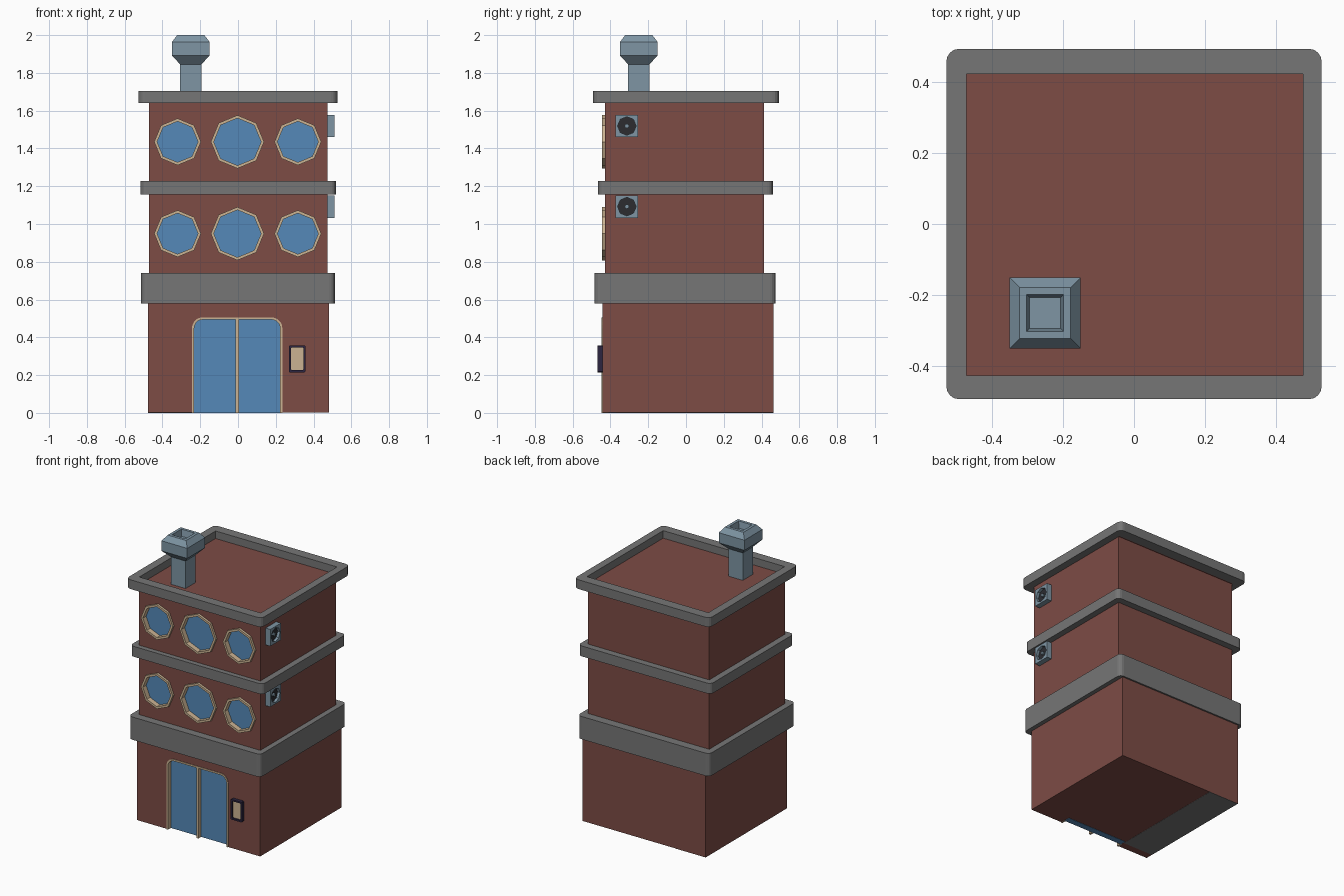
import bpy, bmesh
from math import cos, sin, pi

if "Cube" in bpy.data.objects:
    bpy.data.objects.remove(bpy.data.objects["Cube"])


def material(name, r, g, b):
    m = bpy.data.materials.new(name)
    m.diffuse_color = (r, g, b, 1)
    m.use_nodes = True
    m.node_tree.nodes["Principled BSDF"].inputs["Base Color"].default_value = m.diffuse_color
    return m


BRICK = material("brick", 0.205, 0.072, 0.06)
STONE = material("stone", 0.18, 0.18, 0.18)
GLASS = material("glass", 0.09, 0.25, 0.48)
TRIM = material("trim", 0.6, 0.45, 0.29)
STEEL = material("steel", 0.21, 0.30, 0.37)
DARK = material("dark", 0.025, 0.025, 0.03)
NAVY = material("navy", 0.025, 0.018, 0.05)


def loft(name, loops, mat, caps=True):
    """Skin equal-length closed loops; cap the ends, or join last to first."""
    bm = bmesh.new()
    rows = [[bm.verts.new(p) for p in loop] for loop in loops]
    n = len(rows[0])
    pairs = list(zip(rows, rows[1:])) + ([] if caps else [(rows[-1], rows[0])])
    for a, b in pairs:
        for i in range(n):
            j = (i + 1) % n
            bm.faces.new((a[i], a[j], b[j], b[i]))
    if caps:
        bm.faces.new(rows[0])
        bm.faces.new(rows[-1])
    bmesh.ops.remove_doubles(bm, verts=bm.verts, dist=1e-4)
    bmesh.ops.recalc_face_normals(bm, faces=bm.faces)
    me = bpy.data.meshes.new(name)
    bm.to_mesh(me)
    bm.free()
    ob = bpy.data.objects.new(name, me)
    me.materials.append(mat)
    bpy.context.collection.objects.link(ob)
    return ob


def rounded(x0, x1, y0, y1, r=0.0, n=4):
    pts = []
    for k, (cx, cy) in enumerate(((x1 - r, y1 - r), (x0 + r, y1 - r),
                                  (x0 + r, y0 + r), (x1 - r, y0 + r))):
        for i in range(n + 1):
            a = (k + i / n) * pi / 2
            pts.append((cx + r * cos(a), cy + r * sin(a)))
    return pts


def arch(x0, x1, h, r, n=5):
    """Door outline, from bottom right over the top to bottom left."""
    arc = [i / n * pi / 2 for i in range(n + 1)]
    return ([(x1, 0)] + [(x1 - r + r * cos(a), h - r + r * sin(a)) for a in arc]
            + [(x0 + r - r * sin(a), h - r + r * cos(a)) for a in arc] + [(x0, 0)])


def octagon(cx, cy, r):
    return [(cx + r * cos(i * pi / 4), cy + r * sin(i * pi / 4)) for i in range(8)]


def at_z(pts, z):
    return [(x, y, z) for x, y in pts]


def at_y(pts, y):
    return [(x, y, z) for x, z in pts]


def at_x(pts, x):
    return [(x, y, z) for y, z in pts]


def box(name, x0, x1, y0, y1, z0, z1, mat):
    p = [(x0, y0), (x1, y0), (x1, y1), (x0, y1)]
    return loft(name, [at_z(p, z0), at_z(p, z1)], mat)


def panel(name, pts, y0, y1, mat):
    return loft(name, [at_y(pts, y0), at_y(pts, y1)], mat)


def frame(name, outer, inner, y0, y1, mat):
    return loft(name, [at_y(outer, y0), at_y(inner, y0), at_y(inner, y1), at_y(outer, y1)],
                mat, caps=False)


def cut(ob, cutter):
    cutter.hide_render = True
    m = ob.modifiers.new("cut", 'BOOLEAN')
    m.operation, m.solver, m.object = 'DIFFERENCE', 'EXACT', cutter
    bpy.context.view_layer.objects.active = ob
    bpy.ops.object.modifier_apply(modifier=m.name)
    bpy.data.objects.remove(cutter)


# Walls
ground = box("ground_floor_walls", -0.477, 0.483, -0.443, 0.463, 0.001, 0.66, BRICK)
upper = box("upper_walls", -0.47, 0.475, -0.43, 0.413, 0.66, 1.65, BRICK)
box("foundation_slab", -0.477, -0.243, -0.39, 0.463, 0, 0.002, STONE)

# Stone bands with rounded corners
for name, x0, x1, y0, y1, z0, z1 in (
        ("lower_band", -0.513, 0.513, -0.485, 0.474, 0.58, 0.74),
        ("middle_band", -0.515, 0.518, -0.465, 0.46, 1.155, 1.228)):
    p = rounded(x0, x1, y0, y1, 0.03)
    loft(name, [at_z(p, z0), at_z(p, z1)], STONE)

# Roof parapet ring and roof surface
o, i = rounded(-0.527, 0.527, -0.492, 0.492, 0.035), rounded(-0.47, 0.475, -0.425, 0.422)
loft("parapet", [at_z(o, 1.64), at_z(o, 1.705), at_z(i, 1.705), at_z(i, 1.64)],
     STONE, caps=False)
box("roof", -0.475, 0.48, -0.43, 0.425, 1.641, 1.652, BRICK)

# Octagonal windows, recessed in the wall
for row, z in (("second", 0.949), ("third", 1.435)):
    for side, x, r in (("left", -0.32, 0.124), ("middle", -0.003, 0.141), ("right", 0.317, 0.124)):
        name = f"{row}_floor_{side}_window"
        cut(upper, panel("cutter", octagon(x, z, r - 0.005), -0.6, -0.395, BRICK))
        frame(name + "_frame", octagon(x, z, r), octagon(x, z, r - 0.016), -0.446, -0.405, TRIM)
        panel(name + "_glass", octagon(x, z, r - 0.01), -0.41, -0.396, GLASS)

# Double door
cut(ground, panel("cutter", [(x, z if z else -0.1) for x, z in arch(-0.24, 0.232, 0.502, 0.055)],
                  -0.6, -0.37, BRICK))
outer, inner = arch(-0.244, 0.235, 0.506, 0.058), arch(-0.232, 0.223, 0.494, 0.046)
loft("door_frame", [[(a, -0.447, b), (c, -0.447, d), (c, -0.41, d), (a, -0.41, b)]
                    for (a, b), (c, d) in zip(outer, inner)], TRIM)
panel("door_glass", arch(-0.238, 0.229, 0.5, 0.052), -0.415, -0.371, GLASS)
box("door_mullion", -0.012, 0.004, -0.445, -0.41, 0, 0.497, TRIM)

# Wall panel beside the door
frame("intercom_frame", rounded(0.27, 0.357, 0.215, 0.357, 0.004, 1),
      rounded(0.281, 0.346, 0.226, 0.346, 0.004, 1), -0.468, -0.44, NAVY)
box("intercom_screen", 0.279, 0.348, -0.456, -0.44, 0.224, 0.348, TRIM)

# Air conditioners on the right wall
for floor, z in (("second", 1.092), ("third", 1.519)):
    cy, h = -0.313, 0.059
    square = [(cy + sx * h, z + sz * h) for sx, sz in
              ((1, 0), (1, 1), (0, 1), (-1, 1), (-1, 0), (-1, -1), (0, -1), (1, -1))]
    hole = octagon(cy, z, 0.049)
    loft(f"{floor}_floor_cooler", [at_x(square, 0.47), at_x(square, 0.512),
                                   at_x(hole, 0.512), at_x(hole, 0.49)], STEEL)
    loft(f"{floor}_floor_cooler_fan", [at_x(hole, 0.489), at_x(hole, 0.493)], DARK)
    hub = octagon(cy, z, 0.012)
    loft(f"{floor}_floor_cooler_hub", [at_x(hub, 0.49), at_x(hub, 0.505)], STEEL)

# Chimney: square profile with flared, hollow cap
profile = ((0.056, 1.64), (0.056, 1.845), (0.1, 1.892), (0.1, 1.963), (0.072, 2.0),
           (0.052, 2.0), (0.043, 1.955))
loft("chimney", [at_z(rounded(-0.25 - h, -0.25 + h, -0.25 - h, -0.25 + h, 0, 1)[::2], z)
                 for h, z in profile], STEEL)
